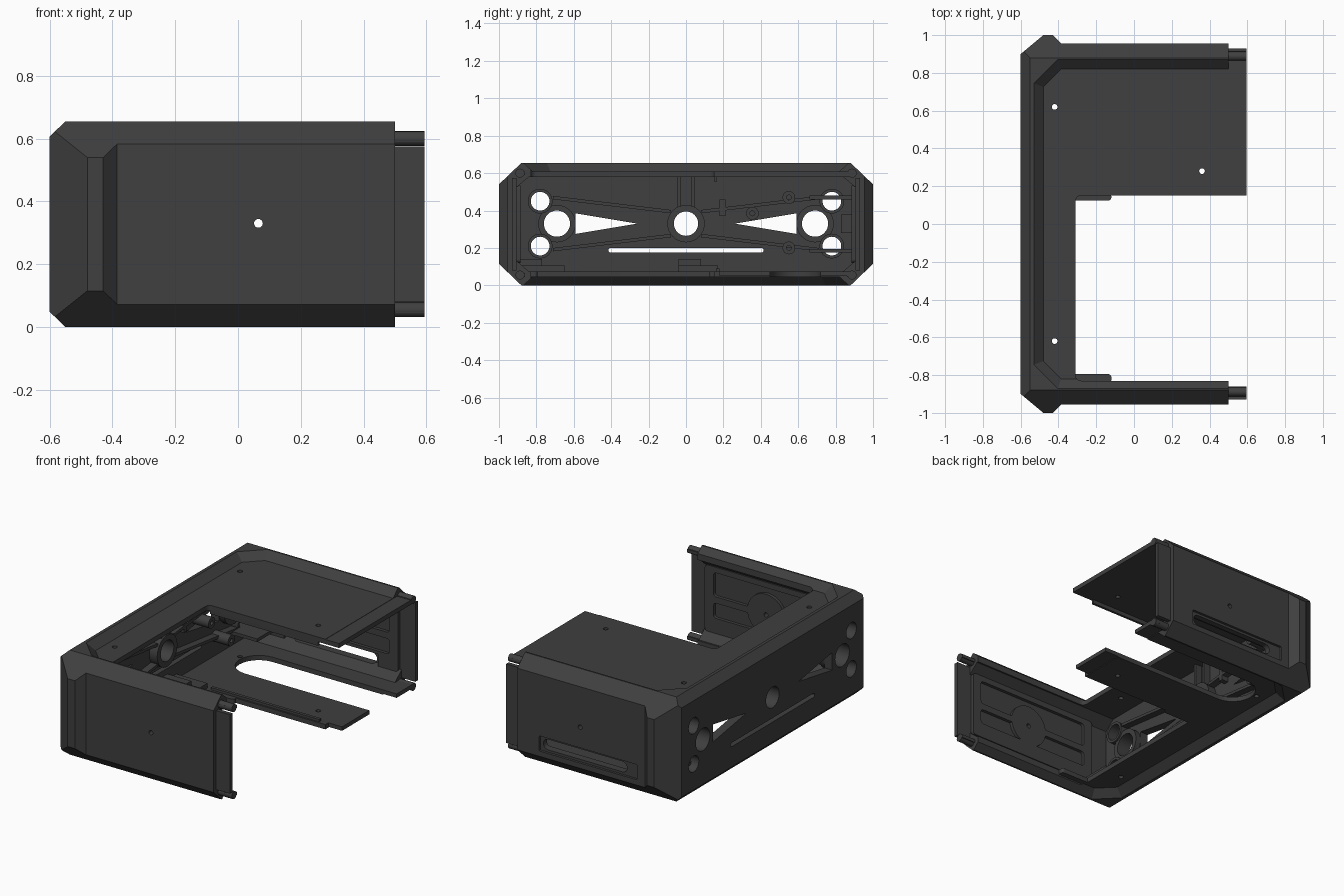
import bpy, bmesh, math

if "Cube" in bpy.data.objects:
    bpy.data.objects.remove(bpy.data.objects["Cube"])

mat = bpy.data.materials.new("charcoal plastic")
mat.diffuse_color = (0.05, 0.05, 0.05, 1)
mat.use_nodes = True
mat.node_tree.nodes["Principled BSDF"].inputs["Base Color"].default_value = mat.diffuse_color


def place(axis, p, d):
    """Put a 2D profile point at depth d along the axis."""
    return {"x": (d, p[0], p[1]), "y": (p[0], d, p[1]), "z": (p[0], p[1], d)}[axis]


def loft(name, axis, pa, a, pb, b):
    """Solid between two matching outlines."""
    bm = bmesh.new()
    va = [bm.verts.new(place(axis, p, a)) for p in pa]
    vb = [bm.verts.new(place(axis, p, b)) for p in pb]
    n = len(va)
    bm.faces.new(va)
    bm.faces.new(vb[::-1])
    for i in range(n):
        j = (i + 1) % n
        bm.faces.new((va[i], vb[i], vb[j], va[j]))
    bmesh.ops.recalc_face_normals(bm, faces=bm.faces)
    me = bpy.data.meshes.new(name)
    bm.to_mesh(me)
    bm.free()
    me.materials.append(mat)
    ob = bpy.data.objects.new(name, me)
    bpy.context.collection.objects.link(ob)
    return ob


def prism(name, axis, pts, a, b):
    return loft(name, axis, pts, a, pts, b)


def box(name, x0, x1, y0, y1, z0, z1):
    return prism(name, "z", [(x0, y0), (x1, y0), (x1, y1), (x0, y1)], z0, z1)


def circle(u, v, r, n=32):
    return [(u + r * math.cos(2 * math.pi * i / n), v + r * math.sin(2 * math.pi * i / n)) for i in range(n)]


def rounded(u0, u1, v0, v1, r, n=6):
    """Rounded rectangle outline."""
    pts = []
    for k, (u, v) in enumerate([(u1 - r, v1 - r), (u0 + r, v1 - r), (u0 + r, v0 + r), (u1 - r, v0 + r)]):
        for i in range(n + 1):
            t = math.pi / 2 * (k + i / n)
            pts.append((u + r * math.cos(t), v + r * math.sin(t)))
    return pts


def boolean(ob, cutter, op="DIFFERENCE"):
    m = ob.modifiers.new("cut", "BOOLEAN")
    m.object, m.operation, m.solver = cutter, op, "EXACT"
    bpy.context.view_layer.objects.active = ob
    bpy.ops.object.modifier_apply(modifier=m.name)
    bpy.data.objects.remove(cutter)


def ring(name, axis, u, v, r_out, r_in, a, b):
    ob = prism(name, axis, circle(u, v, r_out), a, b)
    boolean(ob, prism("cutter", axis, circle(u, v, r_in), a - 0.1, b + 0.1))
    return ob


def mirrored(half):
    """Mirror a half outline over y = 0."""
    return half + [(x, -y) for x, y in reversed(half)]


H = 0.655
# Shell: bumper outline cut to the chamfered cross-sections
shell = prism("shell", "z", mirrored([(0.5, 0.955), (-0.385, 0.955), (-0.43, 1), (-0.48, 1), (-0.6, 0.9)]), 0, H)
octagon = [(0.88, 0), (1, 0.115), (1, 0.54), (0.88, H), (-0.88, H), (-1, 0.54), (-1, 0.115), (-0.88, 0)]
boolean(shell, prism("cutter", "x", octagon, -0.8, 0.8), "INTERSECT")
boolean(shell, prism("cutter", "y", [(-0.55, 0), (0.8, 0), (0.8, H), (-0.55, H), (-0.6, 0.607), (-0.6, 0.048)],
                     -1.2, 1.2), "INTERSECT")

# Hollow inside
cavity = [(0.84, 0.075), (0.905, 0.13), (0.905, 0.525), (0.84, 0.58),
          (-0.84, 0.58), (-0.905, 0.525), (-0.905, 0.13), (-0.84, 0.075)]
boolean(shell, prism("cutter", "x", cavity, -0.545, 1))

# Sunken top and bottom panels with a sloped rim
low = mirrored([(0.8, 0.82), (-0.385, 0.82), (-0.48, 0.725)])
high = mirrored([(0.8, 0.92), (-0.425, 0.92), (-0.58, 0.765)])
boolean(shell, loft("cutter", "z", low, 0.61, high, 0.70))
boolean(shell, loft("cutter", "z", low, 0.045, high, -0.045))

# Large open bay and the bottom cutout
boolean(shell, prism("cutter", "z", rounded(-0.31, 1, -0.83, 0.15, 0.03), -0.2, 1))
boolean(shell, prism("cutter", "z", rounded(-0.4, 1, 0.45, 0.72, 0.134), -0.2, 0.2))

# Holes and windows in the side wall
for s in (-1, 1):
    boolean(shell, prism("cutter", "x", circle(s * 0.69, 0.33, 0.07), -1, -0.4))
    boolean(shell, prism("cutter", "x", [(s * 0.59, 0.385), (s * 0.59, 0.275), (s * 0.26, 0.33)], -1, -0.4))
    for z in (0.21, 0.45):
        boolean(shell, prism("cutter", "x", circle(s * 0.78, z, 0.05), -1, -0.4))
boolean(shell, prism("cutter", "x", circle(0, 0.33, 0.065), -1, -0.4))
boolean(shell, prism("cutter", "x", rounded(-0.415, 0.415, 0.175, 0.2, 0.012), -1, -0.4))

# Screw holes
for x, y in ((-0.42, 0.62), (-0.42, -0.62), (0.36, 0.28)):
    boolean(shell, prism("cutter", "z", circle(x, y, 0.015, 16), -0.2, 1))
boolean(shell, prism("cutter", "y", circle(0.065, 0.33, 0.014, 16), -1.2, 1.2))

# Vent slot in the back wall
boolean(shell, prism("cutter", "y", rounded(-0.33, 0.35, 0.105, 0.2, 0.008, 2), 0.94, 1.1))
boolean(shell, prism("cutter", "y", rounded(-0.25, 0.33, 0.12, 0.185, 0.032), 0.8, 1.1))

# Joining tongues on the open edge
for s, n in ((-1, "front"), (1, "back")):
    box(n + "_tongue", 0.49, 0.595, *sorted((s * 0.905, s * 0.93)), 0.08, 0.575)
    for z in (0.055, 0.6):
        prism(n + "_peg", "x", circle(s * 0.888, z, 0.024, 16), 0.45, 0.595)
        box(n + "_peg_web", 0.49, 0.595, *sorted((s * 0.86, s * 0.91)), z - 0.01, z + 0.01)
box("top_tongue", 0.49, 0.595, 0.15, 0.88, 0.58, 0.608)
box("bottom_tongue_inner", 0.49, 0.595, 0.18, 0.45, 0.05, 0.075)
box("bottom_tongue_outer", 0.49, 0.595, 0.72, 0.88, 0.05, 0.075)

# Raised frames and round bosses inside the front and back walls
for s, n in ((-1, "front"), (1, "back")):
    a, b = sorted((s * 0.885, s * 0.908))
    ring(n + "_boss", "y", 0.065, 0.33, 0.13, 0.014, a, b)
    frame = prism(n + "_frame", "y", rounded(-0.42, 0.49, 0.12, 0.535, 0.02), a, b)
    for z0, z1 in ((0.215, 0.31), (0.35, 0.5)):
        boolean(frame, prism("cutter", "y", rounded(-0.36, 0.43, z0, z1, 0.02), -1.2, 1.2))
    boolean(frame, prism("cutter", "y", circle(0.065, 0.33, 0.13), -1.2, 1.2))
    if s > 0:
        boolean(frame, box("cutter", -0.3, 0.35, 0.8, 1, 0.1, 0.195))

# Collars and ribs inside the side wall
ring("center_collar", "x", 0, 0.33, 0.1, 0.065, -0.55, -0.49)
box("center_rib_left", -0.55, -0.5, -0.045, -0.03, 0.42, 0.585)
box("center_rib_right", -0.55, -0.5, 0.03, 0.045, 0.42, 0.585)
for s in (-1, 1):
    ring("large_collar", "x", s * 0.69, 0.33, 0.1, 0.07, -0.55, -0.51)
    for t in (-1, 1):
        ring("small_collar", "x", s * 0.78, 0.33 + t * 0.12, 0.066, 0.05, -0.55, -0.5)
        z0, z1 = 0.33 + t * 0.13, 0.33 + t * 0.055
        prism("diagonal_rib", "x", [(s * 0.71, z0), (s * 0.08, z1), (s * 0.08, z1 + t * 0.018),
                                    (s * 0.71, z0 + t * 0.018)], -0.55, -0.5)
for y, z in ((0.55, 0.47), (0.55, 0.2), (0.355, 0.385)):
    ring("screw_post", "x", y, z, 0.034, 0.013, -0.55, -0.43)

# Bay corner tabs, floor clips and guide shelves
for y0, y1 in ((-0.84, -0.795), (0.125, 0.16)):
    prism("corner_tab", "z", rounded(-0.36, -0.12, y0, y1, 0.015), 0.045, 0.075)
for y0, y1 in ((-0.89, -0.65), (-0.04, 0.17)):
    box("floor_clip_base", -0.55, -0.33, y0, y1, 0.07, 0.105)
    box("floor_clip_lip", -0.55, -0.38, y0, y0 + 0.12, 0.105, 0.14)
box("wall_block", -0.55, -0.5, 0.18, 0.21, 0.37, 0.46)
for z in (0.185, 0.47):
    box("guide_shelf", -0.55, -0.33, 0.66, 0.9, z - 0.01, z + 0.01)
box("latch_block", -0.55, -0.45, 0.83, 0.9, 0.28, 0.38)
box("top_stiffener", -0.3, 0.45, 0.15, 0.165, 0.555, 0.585)
box("floor_ridge", -0.3, 0.45, 0.16, 0.18, 0.07, 0.09)

for ob in bpy.context.collection.objects:
    ob.select_set(True)
    bpy.context.view_layer.objects.active = ob
bpy.ops.object.shade_smooth_by_angle(angle=math.radians(25))
